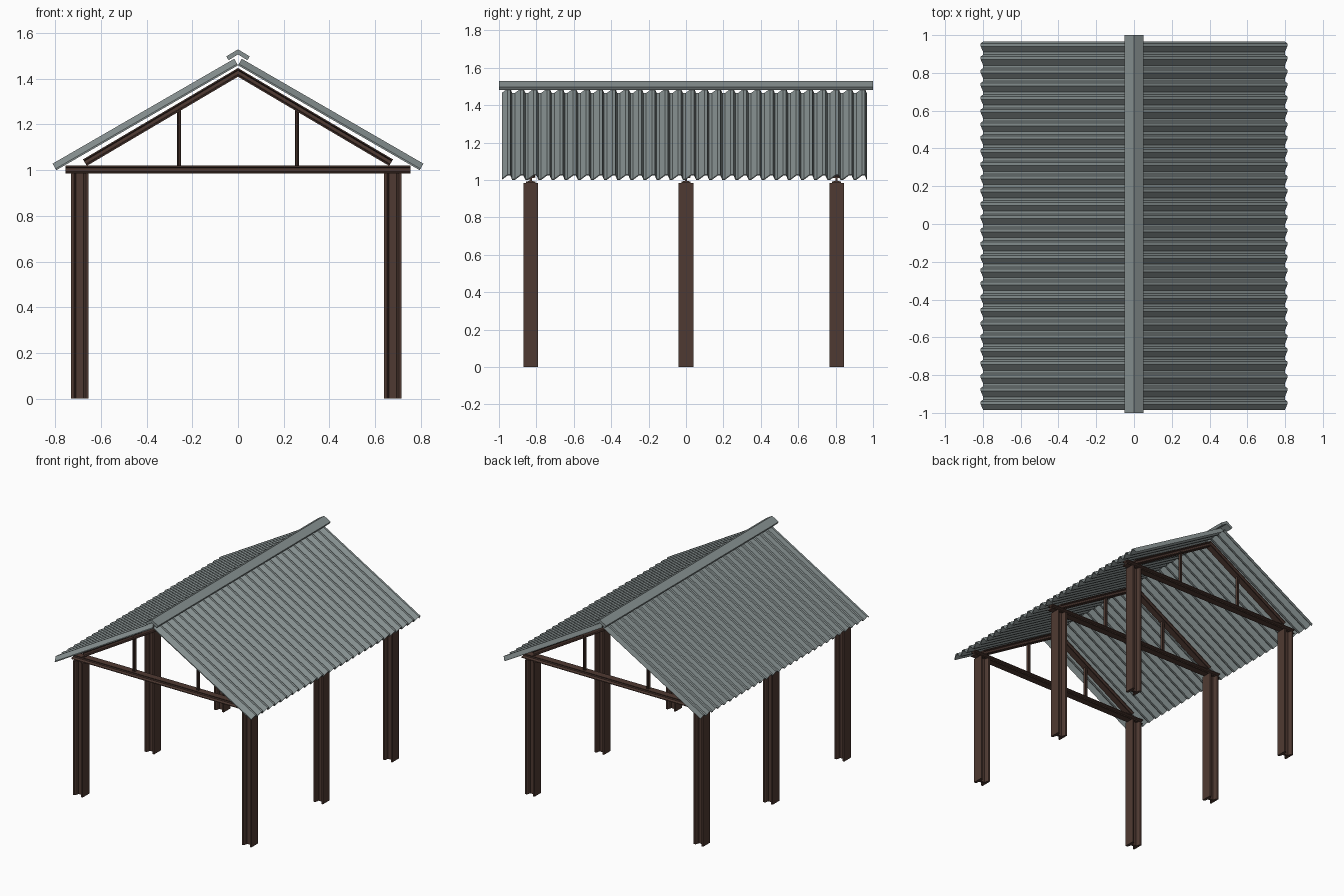
import bpy, bmesh, math
from mathutils import Vector

if "Cube" in bpy.data.objects:
    bpy.data.objects.remove(bpy.data.objects["Cube"])


def material(name, rgb):
    m = bpy.data.materials.new(name)
    m.diffuse_color = (*rgb, 1)
    m.use_nodes = True
    m.node_tree.nodes["Principled BSDF"].inputs["Base Color"].default_value = m.diffuse_color
    return m


BROWN = material("brown_steel", (0.078, 0.042, 0.032))
GREY = material("grey_roofing", (0.24, 0.28, 0.28))
Y = Vector((0, 1, 0))


def finish(name, bm, mat):
    bmesh.ops.recalc_face_normals(bm, faces=bm.faces)
    me = bpy.data.meshes.new(name)
    bm.to_mesh(me)
    bm.free()
    me.materials.append(mat)
    ob = bpy.data.objects.new(name, me)
    bpy.context.collection.objects.link(ob)
    return ob


def prism(name, start, end, mat):
    bm = bmesh.new()
    a = [bm.verts.new(p) for p in start]
    b = [bm.verts.new(p) for p in end]
    n = len(a)
    for i in range(n):
        j = (i + 1) % n
        bm.faces.new((a[i], a[j], b[j], b[i]))
    bm.faces.new(a)
    bm.faces.new(b)
    return finish(name, bm, mat)


def i_beam(name, p0, p1, depth, width, miter=False):
    """I-section between two points; flanges are 'width' wide along y."""
    p0, p1 = Vector(p0), Vector(p1)
    axis = (p1 - p0).normalized()
    up = Y.cross(axis)
    d, w = depth / 2, width / 2
    quarter = [(d, w), (d * 0.68, w), (d * 0.55, w * 0.8), (d * 0.42, w * 0.22)]
    prof = quarter + [(-x, y) for x, y in reversed(quarter)]
    prof += [(-x, -y) for x, y in quarter] + [(x, -y) for x, y in reversed(quarter)]
    start = [p0 + up * x + Y * y for x, y in prof]
    end = [p1 + up * x + Y * y for x, y in prof]
    if miter:  # slide the apex end onto the centre plane
        end = [p - axis * (p.x / axis.x) for p in end]
    return prism(name, start, end, mat=BROWN)


# Posts and roof trusses
for label, y in (("front", -0.83), ("middle", 0.0), ("back", 0.805)):
    for side, x, s in (("left", -0.692, -1), ("right", 0.678, 1)):
        i_beam(f"{label}_{side}_post", (x, y, 0), (x, y, 0.985), 0.077, 0.078)
        i_beam(f"{label}_{side}_rafter", (s * 0.67, y, 1.033), (0, y, 1.428),
               0.033, 0.045, miter=True)
        i_beam(f"{label}_{side}_strut", (s * 0.258, y, 1.01), (s * 0.258, y, 1.272),
               0.016, 0.022)
    i_beam(f"{label}_tie_beam", (-0.755, y, 1.002), (0.755, y, 1.002), 0.035, 0.05)

# Corrugated sheets: wide ramp towards the front, steep drop towards the back
PERIOD, H, T = 0.0702, 0.026, 0.007
wave = []
for k in range(28):
    y = -0.985 + k * PERIOD
    wave += [(y, 0), (y + 0.030, H), (y + 0.046, H), (y + 0.056, 0)]
c, sn = math.cos(math.radians(30)), 0.5
for side, s in (("left", -1), ("right", 1)):
    bm = bmesh.new()
    rows = []
    for y, h in wave:
        row = []
        for t in (0, 0.795 / c):
            row.append(bm.verts.new((s * (0.795 - t * c + h * sn), y,
                                     1.0 + t * sn + h * c)))
        rows.append(row)
    for a, b in zip(rows, rows[1:]):
        f = (a[0], b[0], b[1], a[1])
        bm.faces.new(f)
    bmesh.ops.recalc_face_normals(bm, faces=bm.faces)
    bm.normal_update()
    if sum(f.normal.z for f in bm.faces) < 0:
        bmesh.ops.reverse_faces(bm, faces=bm.faces)
    # thicken upwards
    top = list(bm.faces)
    ret = bmesh.ops.duplicate(bm, geom=list(bm.verts) + list(bm.edges) + top)
    vmap = ret["vert_map"]
    old = [v for r in rows for v in r]
    pairs = {v: vmap[v] for v in old}
    edges = [e for e in bm.edges if e.is_boundary and all(v in pairs for v in e.verts)]
    for v in pairs.values():
        v.co += Vector((s * sn * T, 0, c * T))
    for e in edges:
        a, b = e.verts
        bm.faces.new((a, b, pairs[b], pairs[a]))
    finish(f"{side}_roof_sheet", bm, GREY)

# Ridge cap
cap = [(0, 1.529), (0.051, 1.498), (0.041, 1.481), (0, 1.507),
       (-0.041, 1.481), (-0.051, 1.498)]
prism("ridge_cap", [Vector((x, -1, z)) for x, z in cap],
      [Vector((x, 1, z)) for x, z in cap], GREY)
